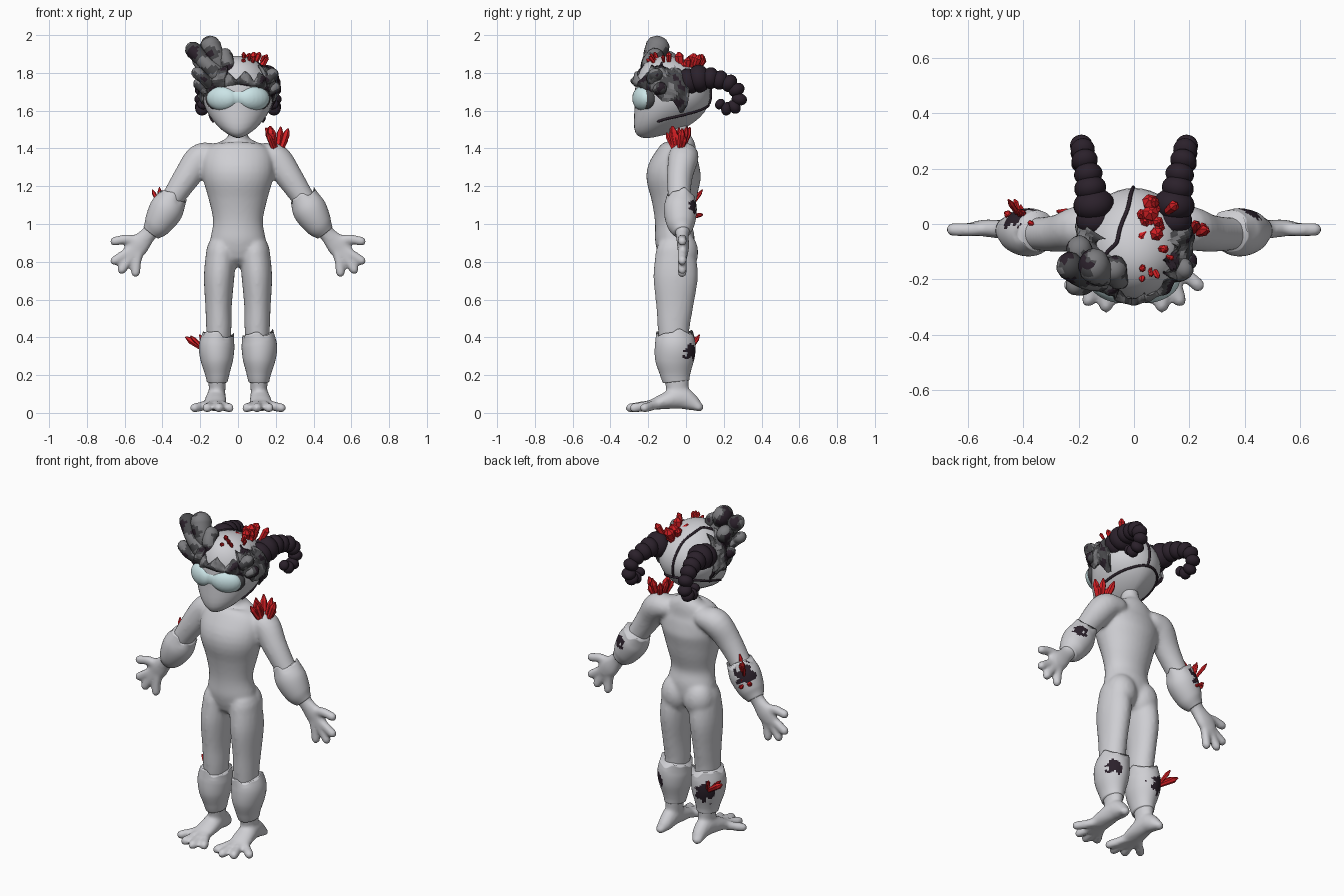
import bpy, bmesh, math, random
from mathutils import Vector, Matrix, noise

random.seed(4)
if "Cube" in bpy.data.objects:
    bpy.data.objects.remove(bpy.data.objects["Cube"])


def material(name, *rgb):
    m = bpy.data.materials.new(name)
    m.use_nodes = True
    m.diffuse_color = (*rgb, 1)
    m.node_tree.nodes["Principled BSDF"].inputs["Base Color"].default_value = (*rgb, 1)
    return m


SKIN = material("pale grey", .62, .62, .65)
LENS = material("pale blue", .6, .78, .8)
RED = material("crystal red", .68, .014, .018)
HORN = material("dark plum", .024, .015, .024)
GREY = material("mid grey", .2, .2, .21)
DARK = material("charcoal", .065, .065, .07)


def finish(name, bm, mats, smooth=True):
    bmesh.ops.recalc_face_normals(bm, faces=bm.faces[:])
    me = bpy.data.meshes.new(name)
    bm.to_mesh(me)
    bm.free()
    for m in mats:
        me.materials.append(m)
    for p in me.polygons:
        p.use_smooth = smooth
    ob = bpy.data.objects.new(name, me)
    bpy.context.collection.objects.link(ob)
    return ob


def fuse(ob, size, rounds):
    r = ob.modifiers.new("fuse", 'REMESH')
    r.mode, r.voxel_size, r.use_smooth_shade = 'VOXEL', size, True
    s = ob.modifiers.new("soften", 'SMOOTH')
    s.factor, s.iterations = .5, rounds


def mottle(bm):
    """Camouflage patches of grey, charcoal and plum."""
    for f in bm.faces:
        n = noise.noise(f.calc_center_median() * 15)
        f.material_index = 0 if n > .04 else 1 if n > -.25 else 2


def spline(pts, sub):
    """Catmull-Rom through tuples of any width."""
    p = [Vector(q) for q in pts]
    p = [p[0] * 2 - p[1]] + p + [p[-1] * 2 - p[-2]]
    out = []
    for a, b, c, d in zip(p, p[1:], p[2:], p[3:]):
        for i in range(sub):
            t = i / sub
            out.append((b * 2 + (c - a) * t + (a * 2 - b * 5 + c * 4 - d) * t * t
                        + (b * 3 - a - c * 3 + d) * t ** 3) * .5)
    return out + [p[-2]]


def tube(bm, pts, s=1, n=20, sub=4, ref=(0, 1, 0), cap=True, jag=0):
    """Loft of ellipses along points (x, y, z, radius a, radius b); s mirrors x."""
    rows = spline(pts, sub) if sub > 1 else [Vector(q) for q in pts]
    pos = [Vector((r[0] * s, r[1], r[2])) for r in rows]
    sizes = [(r[3], r[4]) for r in rows]
    tans = [(pos[min(i + 1, len(pos) - 1)] - pos[max(i - 1, 0)]).normalized() for i in range(len(pos))]
    stack = list(zip(pos, tans, sizes))
    if cap:
        for at, way in ((0, -1), (-1, 1)):
            p, t, (a, b) = stack[at]
            dome = [(p + t * way * min(a, b) * math.sin(k), t, (a * math.cos(k), b * math.cos(k)))
                    for k in (.5, 1, 1.4)]
            stack = stack + dome if way > 0 else dome[::-1] + stack
    rings = []
    for k, (p, t, (a, b)) in enumerate(stack):
        u = t.cross(Vector(ref)).normalized()
        v = u.cross(t)
        ring = []
        for i in range(n):
            w = math.tau * i / n
            lift = jag * max(0, 1 - k / 5) * (math.sin(3 * w + 1) + .6 * math.sin(7 * w))
            ring.append(bm.verts.new(p + u * a * math.cos(w) + v * b * math.sin(w) - t * lift))
        rings.append(ring)
    for r, q in zip(rings, rings[1:]):
        for i in range(n):
            bm.faces.new((r[i], r[(i + 1) % n], q[(i + 1) % n], q[i]))
    bm.faces.new(rings[0])
    bm.faces.new(rings[-1])


def ball(bm, at, size, turn=None, n=20):
    m = Matrix.Translation(at) @ (turn or Matrix()) @ Matrix.Diagonal((*size, 1))
    bmesh.ops.create_uvsphere(bm, u_segments=n, v_segments=n // 2 + 2, radius=1, matrix=m)


# Body: torso, neck, limbs, hands and feet fused into one skin
bm = bmesh.new()
tube(bm, [(0, -.055, .87, .15, .1), (0, -.06, .93, .145, .105),
          (0, -.068, 1.02, .132, .097), (0, -.064, 1.14, .158, .122), (0, -.065, 1.26, .19, .145),
          (0, -.045, 1.36, .185, .115), (0, -.025, 1.42, .13, .078), (0, -.03, 1.46, .055, .055),
          (0, -.05, 1.56, .05, .05)], n=32)
for s in (1, -1):
    tube(bm, [(.088, -.055, .86, .08, .105), (.1, -.055, .72, .081, .118), (.103, -.06, .56, .07, .098),
              (.102, -.065, .42, .066, .082), (.11, -.05, .2, .05, .068), (.11, -.045, .1, .042, .055)], s)
    ball(bm, (.075 * s, -.02, .85), (.09, .085, .11))
    tube(bm, [(.13, -.01, 1.365, .065, .075), (.2, -.015, 1.345, .08, .08), (.27, -.033, 1.25, .072, .068),
              (.35, -.035, 1.13, .06, .06), (.42, -.02, 1.02, .06, .06), (.47, -.02, .95, .042, .036),
              (.53, -.015, .885, .06, .032), (.565, -.015, .845, .05, .026)], s)
    # Fingers
    for mid, tip in (((.58, .92), (.655, .908)), ((.6, .84), (.655, .805)),
                     ((.58, .81), (.615, .757)), ((.535, .81), (.542, .742))):
        tube(bm, [(.515, -.015, .89, .03, .028), (mid[0], -.02, mid[1], .026, .025),
                  (tip[0], -.02, tip[1], .025, .025)], s, n=14)
    # Instep, heel and toes
    tube(bm, [(.125, .07, .03, .03, .024), (.115, .03, .055, .042, .045), (.115, -.03, .08, .05, .06),
              (.12, -.12, .06, .06, .042), (.125, -.19, .04, .06, .025)], s, ref=(0, 0, 1))
    for x, y in ((.23, -.22), (.165, -.275), (.1, -.295), (.045, -.265)):
        tube(bm, [(.12, -.1, .06, .03, .03), (.06 + x / 2, y / 2 - .06, .04, .024, .026),
                  (x, y, .026, .026, .026)], s, n=14, ref=(0, 0, 1))
fuse(finish("body", bm, [SKIN]), .01, 8)

# Cuffs on forearms and shins, each with a torn dark patch
ARM = [(.345, -.025, 1.145, .074, .075), (.38, -.03, 1.075, .09, .087),
       (.425, -.027, 1, .075, .074), (.46, -.02, .955, .05, .046)]
SHIN = [(.105, -.057, .415, .084, .1), (.113, -.057, .35, .094, .108),
        (.112, -.06, .28, .086, .103), (.11, -.057, .21, .066, .082), (.11, -.052, .165, .055, .07)]
for name, path, s, spot, size in (
        ("left_forearm_cuff", ARM, 1, (.43, .045, 1.09), .045),
        ("right_forearm_cuff", ARM, -1, (-.42, .03, 1.11), .06),
        ("left_shin_cuff", SHIN, 1, (.17, .03, .32), .052),
        ("right_shin_cuff", SHIN, -1, (-.15, .04, .31), .065)):
    bm = bmesh.new()
    tube(bm, path, s, n=48, sub=9, cap=False, jag=.013)
    for f in bm.faces:
        c = f.calc_center_median()
        if (c - Vector(spot)).length < size * (.85 + .7 * noise.noise(c * 40)):
            f.material_index = 1
    finish(name, bm, [SKIN, HORN])


# Head: a sphere reshaped with a deep forward jaw and a leaning crown
def head_point(d, grow=1):
    p = Vector((.19 * d.x, .2 * d.y, .2 * d.z)) * grow
    if d.z < 0:
        p.z *= .9 + .22 * (1 - abs(d.y)) + .6 * max(0, -d.y) - .15 * abs(d.x)
        p.y -= .07 * d.z * d.z * (1 - d.y)
        p.x *= 1 - .1 * d.z * d.z
    else:
        p.y -= .04 * d.z * d.z
    return p + Vector((0, -.07, 1.69))


def aim(az, el):
    a, e = math.radians(az), math.radians(el)
    return Vector((math.sin(a) * math.cos(e), -math.cos(a) * math.cos(e), math.sin(e)))


bm = bmesh.new()
ball(bm, (0, 0, 0), (1, 1, 1), n=40)
for v in bm.verts:
    v.co = head_point(v.co)
finish("head", bm, [SKIN])

# Straps lying on the head
for name, route in (("back_strap", [(75, -42), (110, -38), (145, -30), (180, -20), (215, -23), (250, -32), (285, -42)]),
                    ("crown_strap", [(180, -16), (183, 20), (195, 50), (240, 68), (285, 52), (292, 30)])):
    bm = bmesh.new()
    pts = [(*head_point(aim(*r), 1.01), .007, .007) for r in spline(route, 5)]
    tube(bm, pts, n=8, sub=1, ref=(0, 0, 1) if name == "back_strap" else (1, 0, 0))
    finish(name, bm, [HORN])

# Goggles: two lobes and a bridge, with a darker rim behind
for name, mat, grow, back in (("goggle_lens", LENS, 1, 0), ("goggle_rim", DARK, 1.1, .02)):
    bm = bmesh.new()
    ball(bm, (0, -.243 + back, 1.67), (.07 * grow, .036, .046 * grow))
    for s in (1, -1):
        ball(bm, (.084 * s, -.23 + back, 1.665), (.087 * grow, .048, .065 * grow),
             Matrix.Rotation(s * .4, 4, 'Z'))
    fuse(finish(name, bm, [mat]), .007, 4)

# Ragged band around the brow and temples, thin over the middle
bm = bmesh.new()
cols, rows, grid = 90, 12, []
for i in range(cols + 1):
    az = -112 + 224 * i / cols
    side = abs(az) / 112
    saw = abs((i * .16) % 2 - 1)
    low = 13 - 36 * side ** 2 - 12 * saw * side
    high = 20 + 15 * saw + (28 if az < -20 else 22 if az > 50 else 0) - 8 * side ** 3
    grid.append([])
    for j in range(rows + 1):
        d = aim(az, low + (high - low) * j / rows)
        flare = 1.04 + .09 * math.sin(math.pi * j / rows) + .1 * noise.noise(d * 5)
        grid[-1].append(bm.verts.new(head_point(d, flare)))
for i in range(cols):
    for j in range(rows):
        bm.faces.new((grid[i][j], grid[i + 1][j], grid[i + 1][j + 1], grid[i][j + 1]))
mottle(bm)
band = finish("brow_band", bm, [GREY, DARK, HORN], False)
band.modifiers.new("thickness", 'SOLIDIFY').thickness = .014

# Broad tufts rising above the brow, tallest on the right
bm = bmesh.new()
for x, y, z, tx, ty, tz, r in (
        (-.12, -.2, 1.8, -.235, -.15, 1.92, .045), (-.1, -.16, 1.84, -.145, -.15, 1.94, .056),
        (-.15, -.13, 1.78, -.2, -.09, 1.87, .045), (-.05, -.19, 1.82, -.07, -.16, 1.885, .044),
        (-.15, -.2, 1.74, -.215, -.22, 1.8, .032), (.14, -.16, 1.75, .18, -.16, 1.79, .035),
        (.16, -.13, 1.7, .195, -.13, 1.72, .032), (-.16, -.13, 1.7, -.205, -.13, 1.74, .032)):
    tube(bm, [(x, y, z, r, r), ((x + tx) / 2, (y + ty) / 2 - .015, (z + tz) / 2, r * .9, r),
              (tx, ty, tz, r, r * 1.15)], n=16, sub=6)
mottle(bm)
finish("tufts", bm, [GREY, DARK, HORN])

# Curled horns made of shrinking lumps
HORN_PATH = [(.14, .015, 1.755, .07), (.145, .07, 1.77, .074), (.158, .13, 1.772, .058), (.165, .18, 1.762, .052),
             (.178, .23, 1.745, .048), (.185, .268, 1.71, .044), (.19, .282, 1.66, .041),
             (.19, .255, 1.62, .039), (.19, .215, 1.61, .036), (.185, .18, 1.635, .03)]
for side, s in (("left", 1), ("right", -1)):
    bm = bmesh.new()
    for i, (x, y, z, r) in enumerate(HORN_PATH):
        a, b = HORN_PATH[max(i - 1, 0)], HORN_PATH[min(i + 1, len(HORN_PATH) - 1)]
        turn = Vector(((b[0] - a[0]) * s, b[1] - a[1], b[2] - a[2])).to_track_quat('Z', 'Y')
        ball(bm, (x * s, y, z), (r, r, r * .8), turn.to_matrix().to_4x4(), 20)
    finish(side + "_horn", bm, [HORN])

# Crystal clusters: six-sided pointed prisms
for name, base, way, count, length, radius, spread in (
        ("crown_crystals", (.08, .015, 1.825), (.15, .15, .9), 14, .07, .029, .055),
        ("brow_crystals", (.08, -.13, 1.855), (.3, -.3, .8), 7, .045, .015, .05),
        ("shoulder_crystals", (.212, -.04, 1.4), (.08, .03, 1), 9, .11, .023, .026),
        ("elbow_crystals", (-.405, .025, 1.115), (.05, .15, 1), 4, .085, .012, .018),
        ("forearm_crystals", (-.42, .035, 1.05), (-.4, .8, .3), 4, .045, .015, .02),
        ("shin_crystals", (-.175, .02, .34), (-.65, .2, .7), 3, .11, .02, .012)):
    bm = bmesh.new()
    for k in range(count):
        jitter = Vector([random.uniform(-1, 1) for _ in range(3)])
        p = Vector(base) + Vector((jitter.x, jitter.y, jitter.z * .3)) * spread
        d = (Vector(way).normalized() + jitter * .4).normalized()
        size = length * random.uniform(.6, 1.1)
        r = radius * random.uniform(.6, 1.1)
        tube(bm, [(*(p + d * size * t), r * w, r * w) for t, w in ((-.2, .7), (.7, 1), (1, .25))],
             n=6, sub=1, cap=False, ref=(1, .3, 0))
    finish(name, bm, [RED], False)
